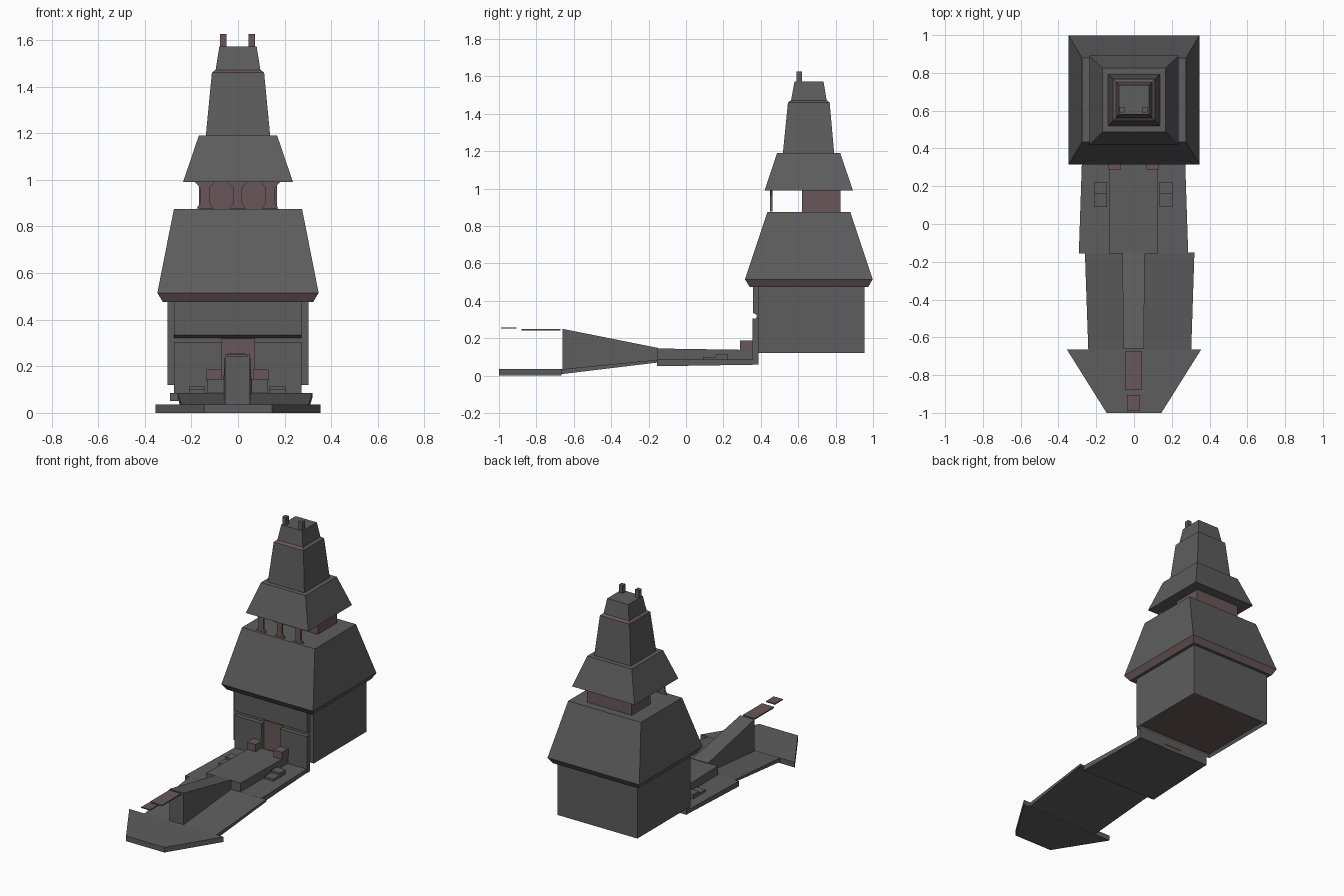
import bpy, bmesh

if "Cube" in bpy.data.objects:
    bpy.data.objects.remove(bpy.data.objects["Cube"])


def material(name, rgb):
    m = bpy.data.materials.new(name)
    m.diffuse_color = (*rgb, 1)
    m.use_nodes = True
    m.node_tree.nodes["Principled BSDF"].inputs["Base Color"].default_value = m.diffuse_color
    return m


GREY = material("dark_grey", (0.11, 0.11, 0.11))
ROSE = material("rose_grey", (0.14, 0.095, 0.1))


def prism(name, a, b, mat=GREY):
    """Solid between two matching outlines a and b."""
    bm = bmesh.new()
    va, vb = [bm.verts.new(p) for p in a], [bm.verts.new(p) for p in b]
    bm.faces.new(va)
    bm.faces.new(vb)
    n = len(va)
    for i in range(n):
        j = (i + 1) % n
        bm.faces.new((va[i], va[j], vb[j], vb[i]))
    bmesh.ops.recalc_face_normals(bm, faces=bm.faces)
    me = bpy.data.meshes.new(name)
    bm.to_mesh(me)
    bm.free()
    ob = bpy.data.objects.new(name, me)
    bpy.context.collection.objects.link(ob)
    me.materials.append(mat)
    return ob


def rect(x0, x1, y0, y1, z):
    return [(x0, y0, z), (x1, y0, z), (x1, y1, z), (x0, y1, z)]


def box(name, x0, x1, y0, y1, z0, z1, mat=GREY):
    return prism(name, rect(x0, x1, y0, y1, z0), rect(x0, x1, y0, y1, z1), mat)


def tier(name, z0, w0, f0, b0, z1, w1, f1, b1, mat=GREY):
    """Tapered block: half width, front y and back y at each height."""
    return prism(name, rect(-w0, w0, f0, b0, z0), rect(-w1, w1, f1, b1, z1), mat)


def section(y, x0, x1, z0, z1):
    return [(x0, y, z0), (x1, y, z0), (x1, y, z1), (x0, y, z1)]


# main hall with recessed underside
hall = box("hall", -0.302, 0.302, 0.385, 0.955, 0.12, 0.475)
hall.data.materials.append(ROSE)
bm = bmesh.new()
bm.from_mesh(hall.data)
floor = min(bm.faces, key=lambda f: f.calc_center_median().z)
bmesh.ops.inset_region(bm, faces=[floor], thickness=0.018)
floor.material_index = 1
bmesh.ops.translate(bm, verts=floor.verts, vec=(0, 0, 0.02))
bm.to_mesh(hall.data)
bm.free()

# stacked roofs and tower
tier("eave_band", 0.475, 0.322, 0.34, 0.975, 0.515, 0.346, 0.315, 0.998, ROSE)
tier("lower_roof", 0.515, 0.346, 0.315, 0.998, 0.875, 0.275, 0.435, 0.878)
box("belfry_core", -0.168, 0.168, 0.62, 0.825, 0.875, 0.99, ROSE)
tier("upper_roof", 0.99, 0.236, 0.42, 0.892, 1.19, 0.168, 0.487, 0.825)
tier("tower", 1.19, 0.138, 0.518, 0.792, 1.46, 0.112, 0.545, 0.768)
tier("tower_band", 1.46, 0.112, 0.545, 0.768, 1.472, 0.096, 0.562, 0.752, ROSE)
tier("tower_cap", 1.472, 0.096, 0.562, 0.752, 1.572, 0.08, 0.58, 0.735)
for x in (-0.064, 0.058):
    box("horn", x - 0.014, x + 0.014, 0.59, 0.62, 1.57, 1.625, ROSE)

# belfry pillars, flared at both ends
half = [(0.02, 0.9), (0.02, 0.965), (0.042, 0.99)]
for x in (-0.142, -0.002, 0.138):
    right = [(0.036, 0.877)] + half
    outline = [(x + w, z) for w, z in right] + [(x - w, z) for w, z in reversed(right)]
    prism("belfry_pillar", [(px, 0.45, z) for px, z in outline],
          [(px, 0.462, z) for px, z in outline], ROSE)

# front facade with doorway
box("facade_panel_left", -0.275, -0.07, 0.355, 0.388, 0.058, 0.305)
box("facade_panel_right", 0.07, 0.272, 0.355, 0.388, 0.058, 0.305)
prism("facade_beam", [(-0.275, y, z) for y, z in
                      ((0.357, 0.475), (0.357, 0.335), (0.388, 0.32), (0.388, 0.475))],
      [(0.272, y, z) for y, z in
       ((0.357, 0.475), (0.357, 0.335), (0.388, 0.32), (0.388, 0.475))])
box("door", -0.07, 0.07, 0.378, 0.388, 0.085, 0.32, ROSE)
box("threshold", -0.07, 0.07, 0.345, 0.385, 0.058, 0.09)
for x in (-0.102, 0.098):
    box("gate_block", x - 0.033, x + 0.033, 0.288, 0.356, 0.138, 0.187, ROSE)

# rear deck
prism("deck", section(-0.155, -0.292, 0.287, 0.05, 0.085),
      section(0.356, -0.275, 0.27, 0.058, 0.085))
prism("raised_walkway", section(-0.155, -0.132, 0.127, 0.08, 0.145),
      section(0.356, -0.132, 0.127, 0.08, 0.137))
for x in (-0.177, 0.17):
    box("low_step", x - 0.034, x + 0.034, 0.09, 0.16, 0.08, 0.1)
    box("high_step", x - 0.034, x + 0.034, 0.16, 0.222, 0.08, 0.115)

# sloping ramp and central wedge
prism("ramp", section(-0.665, -0.242, 0.303, 0.008, 0.034),
      section(-0.15, -0.26, 0.32, 0.07, 0.085))
prism("wedge", section(-0.66, -0.056, 0.052, 0.02, 0.25),
      section(-0.15, -0.062, 0.057, 0.075, 0.148))

# front platform
outline = [(-0.355, -0.665), (-0.145, -1), (0.145, -1), (0.355, -0.665)]
prism("front_platform", [(x, y, 0) for x, y in outline],
      [(x, y, 0.035) for x, y in outline])

# floating slabs ahead of the wedge
box("long_slab", -0.048, 0.042, -0.88, -0.672, 0.241, 0.25, ROSE)
box("short_slab", -0.037, 0.031, -0.99, -0.905, 0.251, 0.258, ROSE)
